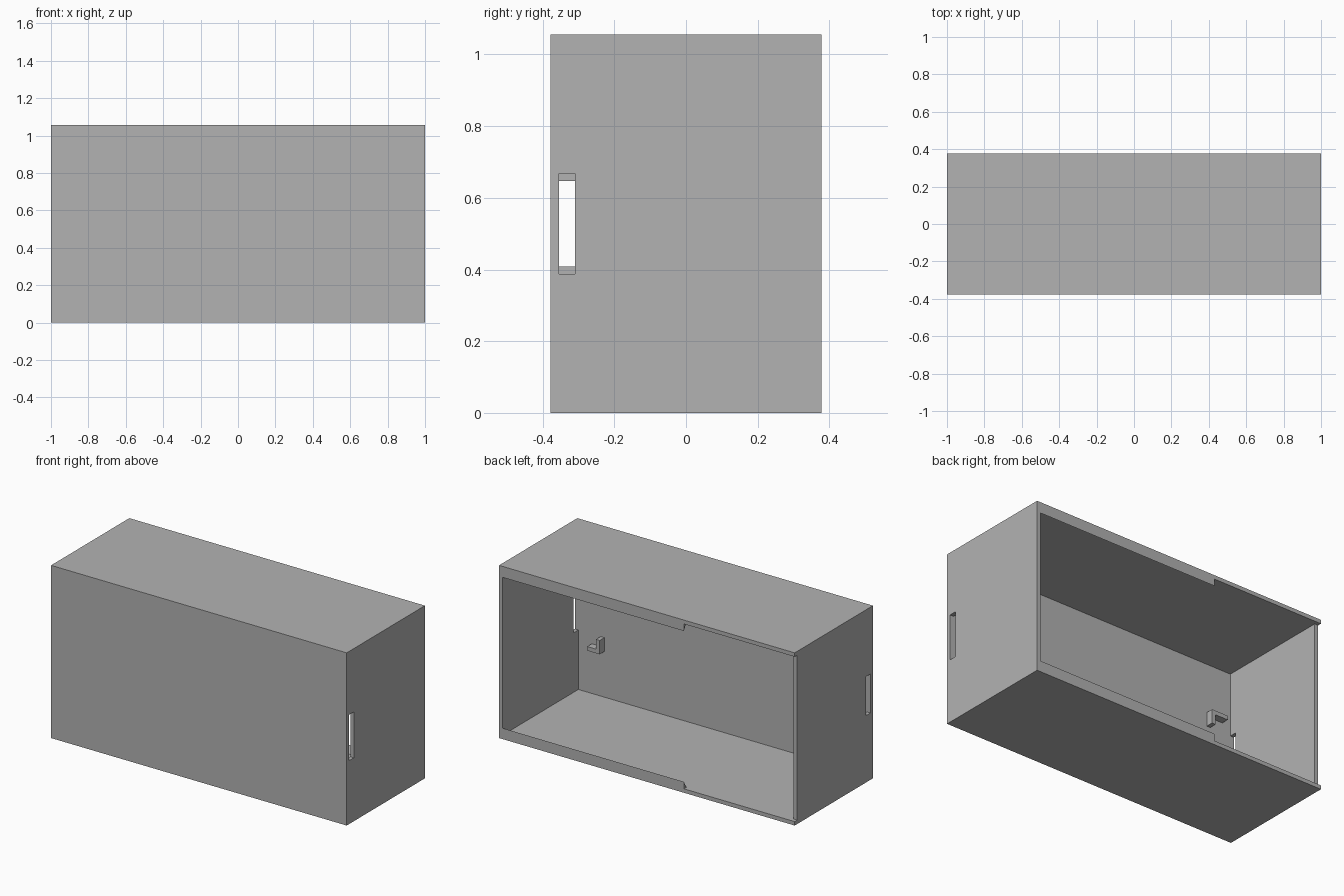
import bpy, bmesh

if "Cube" in bpy.data.objects:
    bpy.data.objects.remove(bpy.data.objects["Cube"])

W, D, H, T = 1.0, 0.378, 1.056, 0.024   # half width, half depth, height, wall
MID = H / 2
INNER_FRONT = -D + T
SLOT_BACK = -0.309

grey = bpy.data.materials.new("plain grey")
grey.use_nodes = True
grey.diffuse_color = (0.448, 0.448, 0.448, 1)
grey.node_tree.nodes["Principled BSDF"].inputs["Base Color"].default_value = grey.diffuse_color


def prism(name, outline, axis, start, end):
    """Extrude a 2D outline along x (outline is y, z) or y (outline is x, z)."""
    bm = bmesh.new()
    place = (lambda a, b: (start, a, b)) if axis == "x" else (lambda a, b: (a, start, b))
    face = bm.faces.new([bm.verts.new(place(a, b)) for a, b in outline])
    new = bmesh.ops.extrude_face_region(bm, geom=[face])["geom"]
    shift = (end - start, 0, 0) if axis == "x" else (0, end - start, 0)
    bmesh.ops.translate(bm, vec=shift, verts=[g for g in new if isinstance(g, bmesh.types.BMVert)])
    bmesh.ops.recalc_face_normals(bm, faces=bm.faces)
    mesh = bpy.data.meshes.new(name)
    bm.to_mesh(mesh)
    bm.free()
    mesh.materials.append(grey)
    obj = bpy.data.objects.new(name, mesh)
    bpy.context.collection.objects.link(obj)
    return obj


def box(name, x, y, z):
    return prism(name, [(y[0], z[0]), (y[1], z[0]), (y[1], z[1]), (y[0], z[1])], "x", *x)


def cut(target, cutter):
    cutter.hide_render = True
    mod = target.modifiers.new("cut", "BOOLEAN")
    mod.operation = "DIFFERENCE"
    mod.solver = "EXACT"
    mod.object = cutter
    bpy.context.view_layer.objects.active = target
    bpy.ops.object.modifier_apply(modifier=mod.name)
    bpy.data.objects.remove(cutter)


# Hollow case, open at the back
case = box("case", (-W, W), (-D, D), (0, H))
cut(case, box("cavity_cutter", (-W + T, W - T), (INNER_FRONT, D + 0.1), (T, H - T)))

# Lowered end wall where a lid slides in
cut(case, box("lid_entry_cutter", (-W - 0.1, -W + T + 0.02), (D - T, D + 0.1), (T, H - T)))

# Latch slots in both end walls, with a pair of hooked brackets beside each
for side, name, half, inner, outer in ((1, "left", 0.14, 0.80, 0.885),
                                       (-1, "right", 0.119, 0.81, 0.92)):
    ends = sorted((side * (W - T - 0.01), side * (W + 0.1)))
    cut(case, box("slot_cutter", ends, (INNER_FRONT, SLOT_BACK), (MID - half, MID + half)))
    for up, level in ((1, "upper"), (-1, "lower")):
        near, step, far = (MID + up * (half + d) for d in (0, 0.06, 0.085))
        a, b, c = side * inner, side * (inner + 0.025), side * outer
        prism(f"{name}_{level}_bracket",
              [(a, near), (b, near), (b, step), (c, step), (c, far), (a, far)],
              "y", INNER_FRONT, SLOT_BACK)

# Bevelled lips that hold the lid, along part of the top and bottom
for name, base, tip in (("bottom_lip", T, 0.067), ("top_lip", H - T, H - 0.067)):
    prism(name, [(D - T, base), (D, base), (D, tip)], "x", -0.25, W - T)
